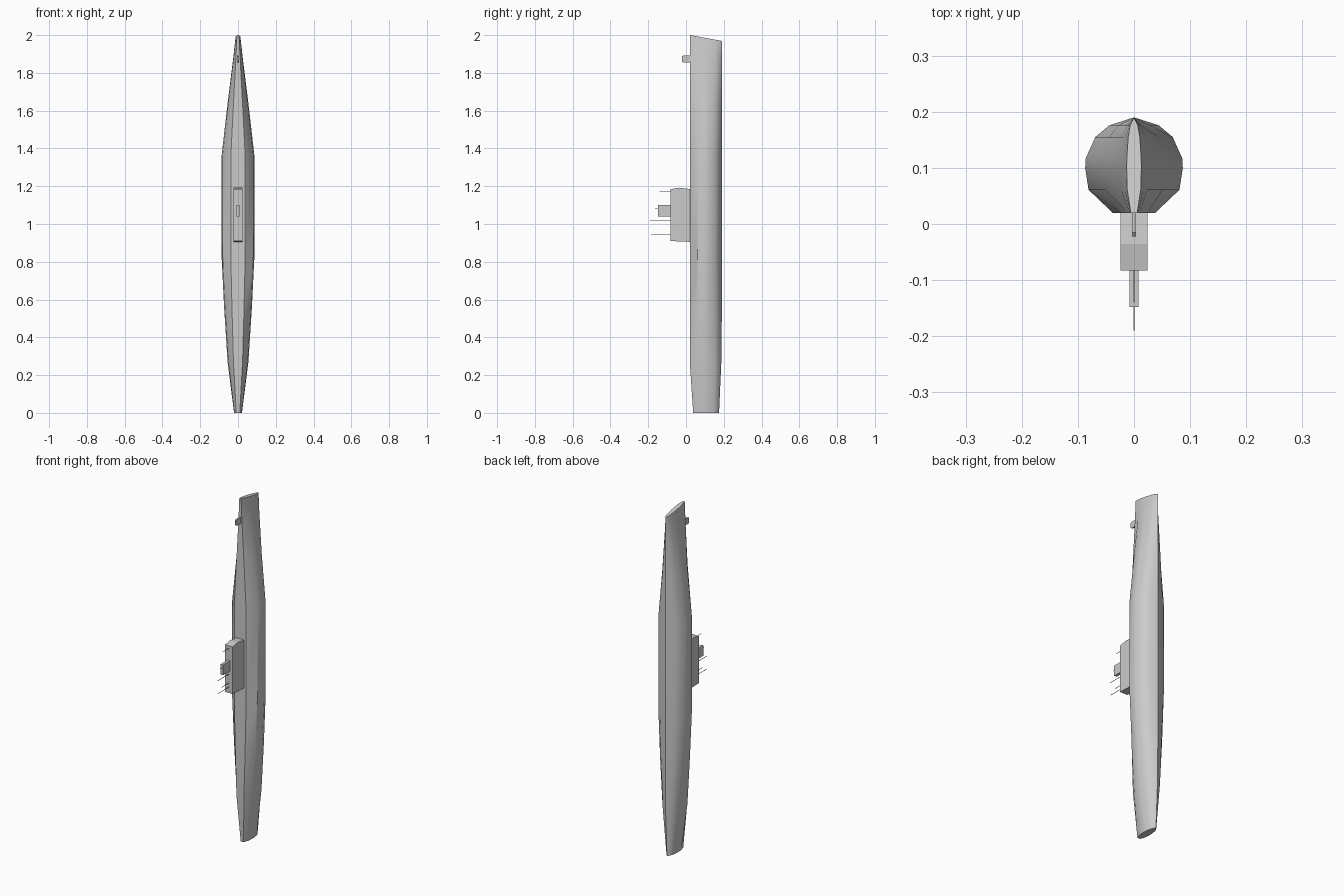
import bpy, bmesh

if "Cube" in bpy.data.objects:
    bpy.data.objects.remove(bpy.data.objects["Cube"])


def finish(name, bm, smooth=False):
    bmesh.ops.recalc_face_normals(bm, faces=bm.faces)
    mesh = bpy.data.meshes.new(name)
    bm.to_mesh(mesh)
    bm.free()
    ob = bpy.data.objects.new(name, mesh)
    bpy.context.collection.objects.link(ob)
    if smooth:
        bpy.ops.object.select_all(action='DESELECT')
        ob.select_set(True)
        bpy.context.view_layer.objects.active = ob
        bpy.ops.object.shade_smooth_by_angle(angle=0.6)
    return ob


def prism(name, outline, half_x):
    """Extrude a (y, z) outline symmetrically across x."""
    bm = bmesh.new()
    face = bm.faces.new([bm.verts.new((-half_x, y, z)) for y, z in outline])
    out = bmesh.ops.extrude_face_region(bm, geom=[face])
    for v in out["geom"]:
        if isinstance(v, bmesh.types.BMVert):
            v.co.x = half_x
    return finish(name, bm)


def box(name, half_x, y0, y1, z0, z1):
    return prism(name, [(y0, z0), (y1, z0), (y1, z1), (y0, z1)], half_x)


# Hull: flat deck, rounded keel, scaled along its length
Y0, Y1 = 0.02, 0.19
half = [(0.038, 0.02), (0.081, 0.061), (0.087, 0.10), (0.086, 0.117),
        (0.069, 0.155), (0.044, 0.176)]
section = half + [(0.0, 0.19)] + [(-x, y) for x, y in reversed(half)]

# z, half width, deck y, keel y, end slope
stations = [(0.0, 0.021, 0.038, 0.175, 0), (0.27, 0.055, Y0, 0.187, 0),
            (0.55, 0.073, Y0, Y1, 0), (0.83, 0.087, Y0, Y1, 0),
            (1.36, 0.087, Y0, Y1, 0), (1.64, 0.055, Y0, Y1, 0),
            (1.88, 0.025, Y0, Y1, 0), (1.95, 0.018, Y0, Y1, 0.06),
            (2.0, 0.013, Y0, Y1, 0.18)]
bm = bmesh.new()
rings = []
for z, w, a, b, slope in stations:
    ring = []
    for x, y in section:
        t = (y - Y0) / (Y1 - Y0)
        ring.append(bm.verts.new((x * w / 0.087, a + t * (b - a), z - slope * (y - Y0))))
    rings.append(ring)
n = len(section)
for r, s in zip(rings, rings[1:]):
    for i in range(n):
        j = (i + 1) % n
        bm.faces.new((r[i], r[j], s[j], s[i]))
bm.faces.new(rings[0])
bm.faces.new(rings[-1])
finish("hull", bm, smooth=True)

# Conning tower with its upper fairing
prism("tower", [(0.03, 0.905), (-0.083, 0.91), (-0.083, 1.184),
                (-0.036, 1.192), (0.03, 1.184)], 0.024)
box("tower_fairing", 0.008, -0.148, -0.08, 1.04, 1.10)

# Thin masts
for i, (z, tip) in enumerate([(1.17, -0.14), (1.08, -0.163), (1.02, -0.19),
                              (0.968, -0.15), (0.945, -0.185)]):
    box(f"mast_{i + 1}", 0.001, tip, -0.08, z - 0.001, z + 0.001)

# Small deck fin near the upper end
prism("deck_fin", [(0.03, 1.855), (-0.015, 1.855), (-0.022, 1.86),
                   (-0.022, 1.887), (-0.015, 1.892), (0.03, 1.892)], 0.004)
